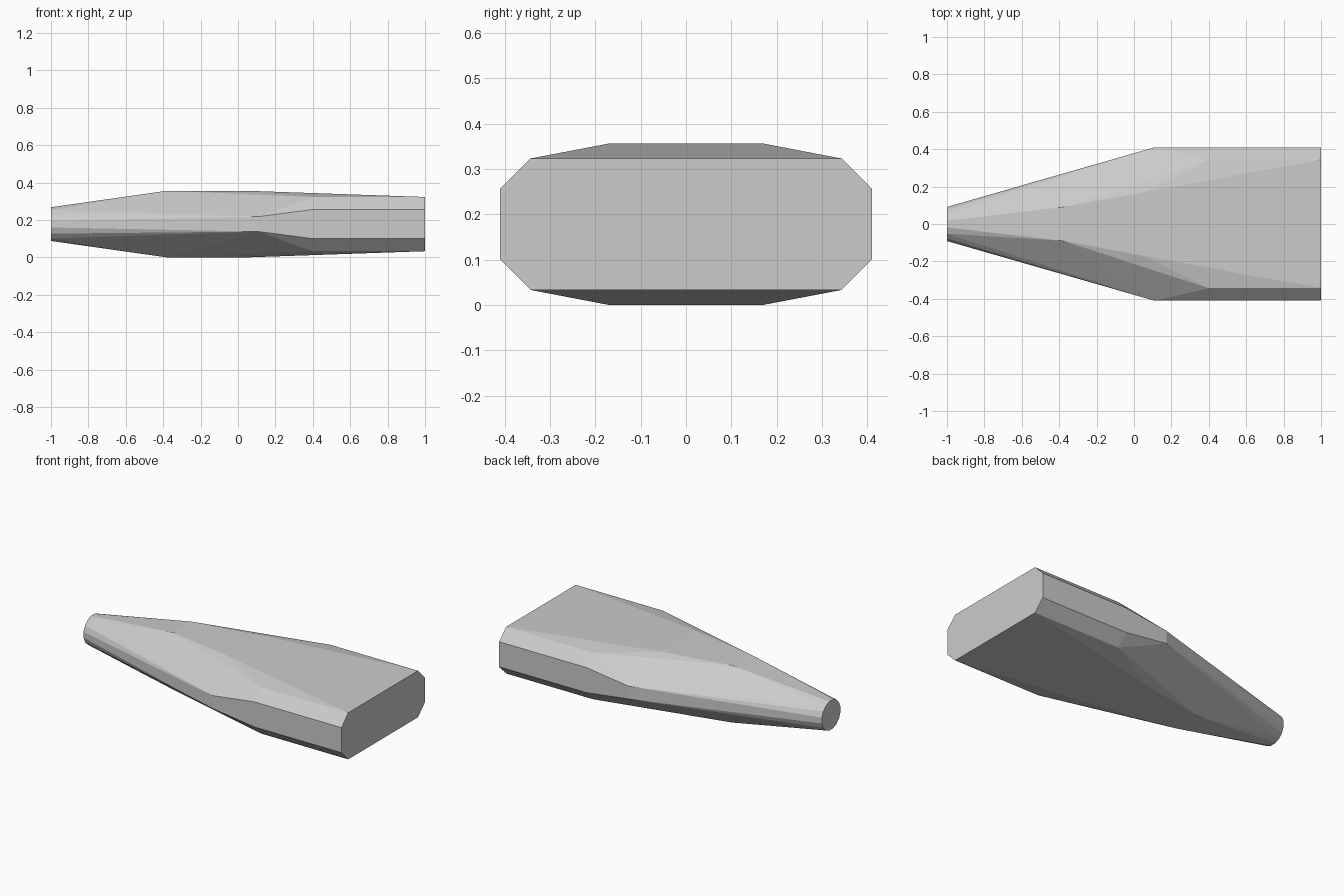
import bpy, bmesh, math

if "Cube" in bpy.data.objects:
    bpy.data.objects.remove(bpy.data.objects["Cube"])

MID = 0.18   # height of the horizontal symmetry plane
bm = bmesh.new()


def ring(x, half_y, half_z):
    """Four points mirrored in y and about the mid height."""
    for sy in (-1, 1):
        for sz in (-1, 1):
            bm.verts.new((x, sy * half_y, MID + sz * half_z))


# Round nose
SIDES = 16
for i in range(SIDES):
    a = 2 * math.pi * (i + 0.5) / SIDES
    bm.verts.new((-1, 0.093 * math.cos(a), MID + 0.092 * math.sin(a)))

# Flat top and bottom plateau
ring(-0.38, 0.09, 0.178)
ring(0.05, 0.17, 0.178)

# Chamfered side walls, running back to the octagonal end
ring(0.11, 0.41, 0.04)
for x in (0.4, 1.0):
    ring(x, 0.41, 0.078)
    ring(x, 0.343, 0.145)

# Skin the sections with a convex faceted hull
result = bmesh.ops.convex_hull(bm, input=bm.verts[:])
loose = [v for v in bm.verts if not v.link_faces]
bmesh.ops.delete(bm, geom=loose, context='VERTS')
bmesh.ops.dissolve_limit(bm, angle_limit=math.radians(0.5),
                         verts=bm.verts[:], edges=bm.edges[:])
bmesh.ops.recalc_face_normals(bm, faces=bm.faces[:])

# Rest on the ground
low = min(v.co.z for v in bm.verts)
for v in bm.verts:
    v.co.z -= low

mesh = bpy.data.meshes.new("tapered_body")
bm.to_mesh(mesh)
bm.free()
body = bpy.data.objects.new("tapered_body", mesh)
bpy.context.collection.objects.link(body)
